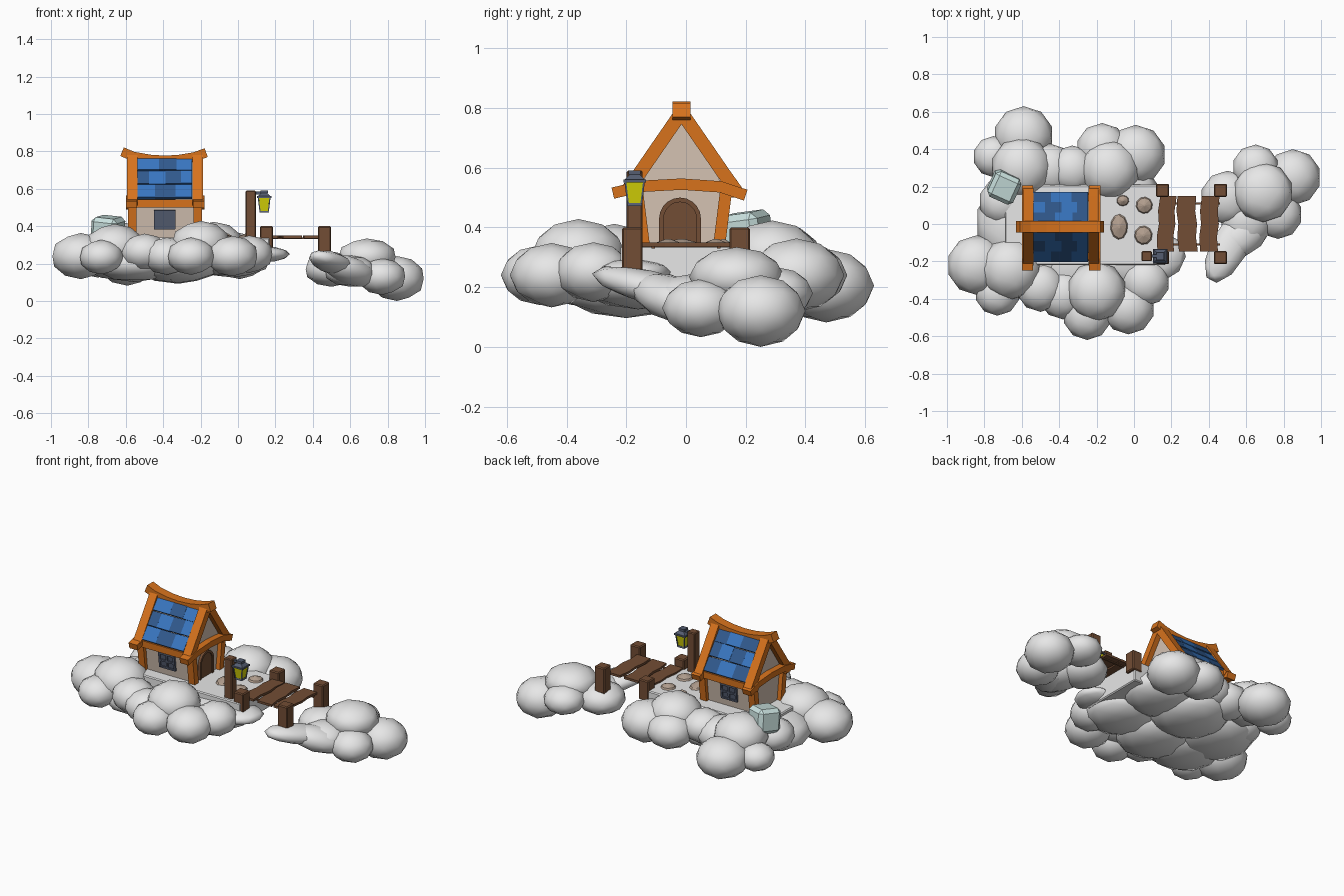
import bpy, bmesh, math, random
from mathutils import Vector, Matrix, Euler

if "Cube" in bpy.data.objects:
    bpy.data.objects.remove(bpy.data.objects["Cube"])

random.seed(4)

def mat(name, r, g, b):
    m = bpy.data.materials.new(name)
    m.diffuse_color = (r, g, b, 1)
    m.use_nodes = True
    m.node_tree.nodes["Principled BSDF"].inputs["Base Color"].default_value = m.diffuse_color
    return m

CLOUD = mat("cloud_white", .80, .80, .80)
WALL = mat("plaster_beige", .66, .54, .45)
ORANGE = mat("orange_timber", .68, .17, .012)
BLUE = mat("light_blue_tile", .04, .18, .53)
NAVY = mat("dark_blue_tile", .03, .10, .27)
BROWN = mat("brown_wood", .17, .075, .035)
YELLOW = mat("lamp_yellow", .68, .66, .002)
SLATE = mat("slate_metal", .09, .11, .165)
CRYSTAL = mat("pale_teal", .60, .77, .75)
STONE = mat("path_stone", .44, .34, .27)

def finish(name, bm, material, bevel=0, smooth=False):
    bmesh.ops.recalc_face_normals(bm, faces=bm.faces)
    if bevel:
        bmesh.ops.bevel(bm, geom=bm.edges[:], offset=bevel, segments=1, affect='EDGES')
    me = bpy.data.meshes.new(name)
    bm.to_mesh(me)
    bm.free()
    for p in me.polygons:
        p.use_smooth = smooth
    me.materials.append(material)
    ob = bpy.data.objects.new(name, me)
    bpy.context.collection.objects.link(ob)
    return ob

def box(name, c, s, material, rot=(0, 0, 0), bevel=0):
    bm = bmesh.new()
    m = Matrix.Translation(c) @ Euler(rot).to_matrix().to_4x4() @ Matrix.Diagonal((*s, 1))
    bmesh.ops.create_cube(bm, size=1, matrix=m)
    return finish(name, bm, material, bevel)

def beam(name, pts, side, w, h, material):
    """Rectangular section swept along a path; w is measured along side."""
    bm, rings = bmesh.new(), []
    pts, side = [Vector(p) for p in pts], Vector(side)
    for i, p in enumerate(pts):
        t = (pts[min(i + 1, len(pts) - 1)] - pts[max(i - 1, 0)]).normalized()
        up = side.cross(t).normalized()
        rings.append([bm.verts.new(p + side * a * w / 2 + up * b * h / 2)
                      for a, b in ((-1, -1), (1, -1), (1, 1), (-1, 1))])
    for a, b in zip(rings, rings[1:]):
        for k in range(4):
            bm.faces.new((a[k], a[(k + 1) % 4], b[(k + 1) % 4], b[k]))
    bm.faces.new(rings[0])
    bm.faces.new(rings[-1])
    return finish(name, bm, material)

def prism(name, yz, x0, x1, material):
    """Profile in the y-z plane extruded along x."""
    bm = bmesh.new()
    f = bm.faces.new([bm.verts.new((x0, y, z)) for y, z in yz])
    r = bmesh.ops.extrude_face_region(bm, geom=[f])
    bmesh.ops.translate(bm, vec=(x1 - x0, 0, 0),
                        verts=[v for v in r["geom"] if isinstance(v, bmesh.types.BMVert)])
    return finish(name, bm, material)

def puff(name, c, s, rot=(0, 0, 0)):
    bm = bmesh.new()
    m = Matrix.Translation(c) @ Euler(rot).to_matrix().to_4x4() @ Matrix.Diagonal((*s, 1))
    bmesh.ops.create_icosphere(bm, subdivisions=2, radius=1, matrix=m)
    return finish(name, bm, CLOUD, smooth=True)

def cone(name, c, r1, r2, h, n, material, rot=0):
    bm = bmesh.new()
    bmesh.ops.create_cone(bm, cap_ends=True, segments=n, radius1=r1, radius2=r2, depth=h,
                          matrix=Matrix.Translation(c) @ Matrix.Rotation(rot, 4, 'Z'))
    return finish(name, bm, material)

# Main cloud: puffs round the rim (x, y, z, radius)
for x, y, z, r in [(-.84, -.22, .24, .16), (-.66, -.24, .285, .165), (-.73, -.37, .235, .12),
                   (-.50, -.34, .26, .13), (-.38, -.38, .24, .13), (-.20, -.36, .305, .16),
                   (-.25, -.49, .24, .13), (-.03, -.45, .24, .14), (.06, -.31, .25, .13),
                   (-.59, .47, .205, .16), (-.60, .30, .29, .165), (-.75, .36, .21, .11),
                   (-.70, .12, .25, .13), (-.45, .29, .25, .14), (-.33, .29, .27, .13),
                   (-.17, .40, .24, .14), (-.13, .29, .30, .16), (.01, .37, .24, .16)]:
    puff("cloud_puff", (x, y, z), (r, r, r * .77))
# Main cloud: broad flattened lumps underneath
for x, y, z, r in [(-.60, 0, .22, .25), (-.32, .12, .20, .24), (-.32, -.2, .20, .23),
                   (-.08, .14, .23, .22), (-.03, -.16, .22, .21), (-.55, -.2, .20, .22)]:
    puff("cloud_underside", (x, y, z), (r, r, r * .45))
puff("cloud_tongue", (.12, -.18, .25), (.16, .13, .045), (0, 0, .3))
# Flat ground under the house and path
box("ground_slab", (-.26, -.005, .27), (.86, .43, .136), CLOUD, bevel=.006)

# Small cloud across the bridge
for x, y, z, r, k in [(.69, .17, .235, .16, .62), (.85, .25, .12, .15, .8), (.65, .30, .18, .125, .7),
                      (.50, .14, .17, .145, .65), (.77, .05, .13, .13, .75), (.60, .02, .16, .14, .6)]:
    puff("small_cloud_puff", (x, y, z), (r, r, r * k))
# Its tail, sloping down from the tip into the puffs
puff("small_cloud_tail", (.51, -.12, .20), (.22, .10, .055), (0, .22, math.radians(62)))
puff("small_cloud_tail", (.60, -.04, .16), (.18, .11, .075), (0, .3, math.radians(45)))

# House body, flared walls rising to a gable
YC, X0, X1 = -.015, -.56, -.22
prism("house_walls", [(YC + y, z) for y, z in
      ((-.122, .33), (.122, .33), (.145, .53), (.085, .63), (.0, .75), (-.085, .63), (-.145, .53))],
      X0, X1, WALL)
roof = [(.188, .515), (.145, .575), (.09, .655), (.012, .768)]
breaks = [(0, .33, .70, 1), (0, .22, .52, .80, 1), (0, .40, .72, 1)]
for s in (-1, 1):
    path = [(YC + s * h, z) for h, z in roof]
    for xe in (X0 - .005, X1 + .005):
        beam("gable_rafter", [(xe, y, z) for y, z in path], (1, 0, 0), .055, .045, ORANGE)
        beam("corner_post", [(xe, YC + s * .125, .33), (xe, YC + s * .150, .53)],
             (1, 0, 0), .044, .04, ORANGE)
    beam("eave_beam", [(-.60, YC + s * .16, .522), (-.19, YC + s * .16, .522)],
         (0, 1, 0), .045, .042, ORANGE)
    # Roof tiles in two blues, with staggered joints
    lo, hi = Vector((s * .180, .550)), Vector((s * .015, .768))
    for row in range(3):
        a, b = lo.lerp(hi, row / 3), lo.lerp(hi, (row + 1) / 3)
        for col, (u, v) in enumerate(zip(breaks[row], breaks[row][1:])):
            x, w = -.54 + .295 * (u + v) / 2, .295 * (v - u)
            lift = random.uniform(-.002, .002)
            beam("roof_tile", [(x, YC + a.x, a.y + lift), (x, YC + b.x, b.y + lift - .004)],
                 (1, 0, 0), w, .018, NAVY if (row + col + (s > 0)) % 2 else BLUE)
    # Side window: pane, frame and cross bars
    wy = YC + s * .136
    tilt = (-s * .115, 0, 0)
    box("window_pane", (-.392, wy, .435), (.10, .009, .088), SLATE, tilt)
    for d in (-.051, 0, .051):
        box("window_upright", (-.392 + d, wy + s * .003, .435), (.012, .016, .10), SLATE, tilt)
        box("window_crossbar", (-.392, wy + s * (.003 + d * .115), .435 + d * .88),
            (.112, .016, .012), SLATE, tilt)
# Arched gable ties
for xe in (X0 - .01, X1 + .01):
    beam("gable_tie", [(xe, YC + y, z) for y, z in
         ((-.230, .515), (-.13, .538), (0, .545), (.13, .536), (.215, .508))],
         (1, 0, 0), .06, .038, ORANGE)
# Sagging ridge beam
beam("ridge_beam", [(x, YC, z) for x, z in ((-.62, .798), (-.56, .773), (-.47, .757), (-.39, .752),
     (-.31, .757), (-.23, .771), (-.17, .793))], (0, 1, 0), .06, .05, ORANGE)

# Arched door with a raised surround
def arch(r, z0, zc):
    return [(-.02 - r, z0), (-.02 + r, z0)] + \
           [(-.02 + r * math.cos(t), zc + r * math.sin(t)) for t in
            [math.pi * i / 10 for i in range(11)]]
prism("door_panel", arch(.056, .335, .43), X1, X1 + .009, BROWN)
outer, inner = arch(.07, .335, .43), arch(.055, .335, .43)
prism("door_surround", outer[2:] + [outer[0], inner[0]] + inner[:1:-1] + [inner[1], outer[1]],
      X1, X1 + .016, BROWN)

# Pale block half sunk in the cloud behind the house
box("pale_block", (-.695, .20, .375), (.15, .15, .15), CRYSTAL, (.12, .1, -.42), .022)

# Stepping stones: a low rim with a pointed crown
for x, y, rx, ry in ((-.08, -.015, .048, .07), (.05, -.06, .05, .052),
                     (.055, .10, .046, .046), (-.06, .125, .034, .03)):
    ob = cone("stepping_stone", (0, 0, 0), 1, .85, 1, 10, STONE, x * 9)
    ob.scale, ob.location = (rx, ry, .012), (x, y, .342)
    ob = cone("stone_crown", (0, 0, 0), .85, .12, 1, 10, STONE, x * 9)
    ob.scale, ob.location = (rx, ry, .014), (x, y, .355)

# Bridge: posts, planks, bearers
for x, zlow in ((.152, .27), (.463, .235)):
    for y in (-.18, .18):
        box("bridge_post", (x, y, (zlow + .40) / 2), (.07, .07, .40 - zlow), BROWN, bevel=.006)
for x, w, r in ((.173, .088, .05), (.283, .10, -.03), (.402, .095, .03)):
    beam("bridge_plank", [(x + r * y + .004 * math.cos(y * 40), y, .342)
                          for y in (-.146, -.07, 0, .07, .15)], (1, 0, 0), w, .014, BROWN)
for y in (-.11, .11):
    box("bridge_bearer", (.30, y, .334), (.32, .012, .008), BROWN)

# Lamp post and hanging lantern
LX, LY = .14, -.172
box("lamp_post", (.068, LY, .46), (.056, .054, .26), BROWN, bevel=.005)
box("lamp_arm", (.112, LY, .577), (.06, .016, .014), SLATE)
Q = math.pi / 4
cone("lantern_glass", (LX, LY, .515), .030, .043, .07, 4, YELLOW, Q)
cone("lantern_base", (LX, LY, .477), .036, .032, .010, 4, SLATE, Q)
cone("lantern_rim", (LX, LY, .555), .054, .054, .010, 4, SLATE, Q)
cone("lantern_cap", (LX, LY, .568), .050, .024, .018, 4, SLATE, Q)
box("lantern_hook", (LX, LY, .584), (.04, .04, .014), SLATE)
for sx in (-1, 1):
    for sy in (-1, 1):
        beam("lantern_bar", [(LX + sx * .022, LY + sy * .022, .478),
                             (LX + sx * .031, LY + sy * .031, .552)], (1, 0, 0), .006, .006, SLATE)
